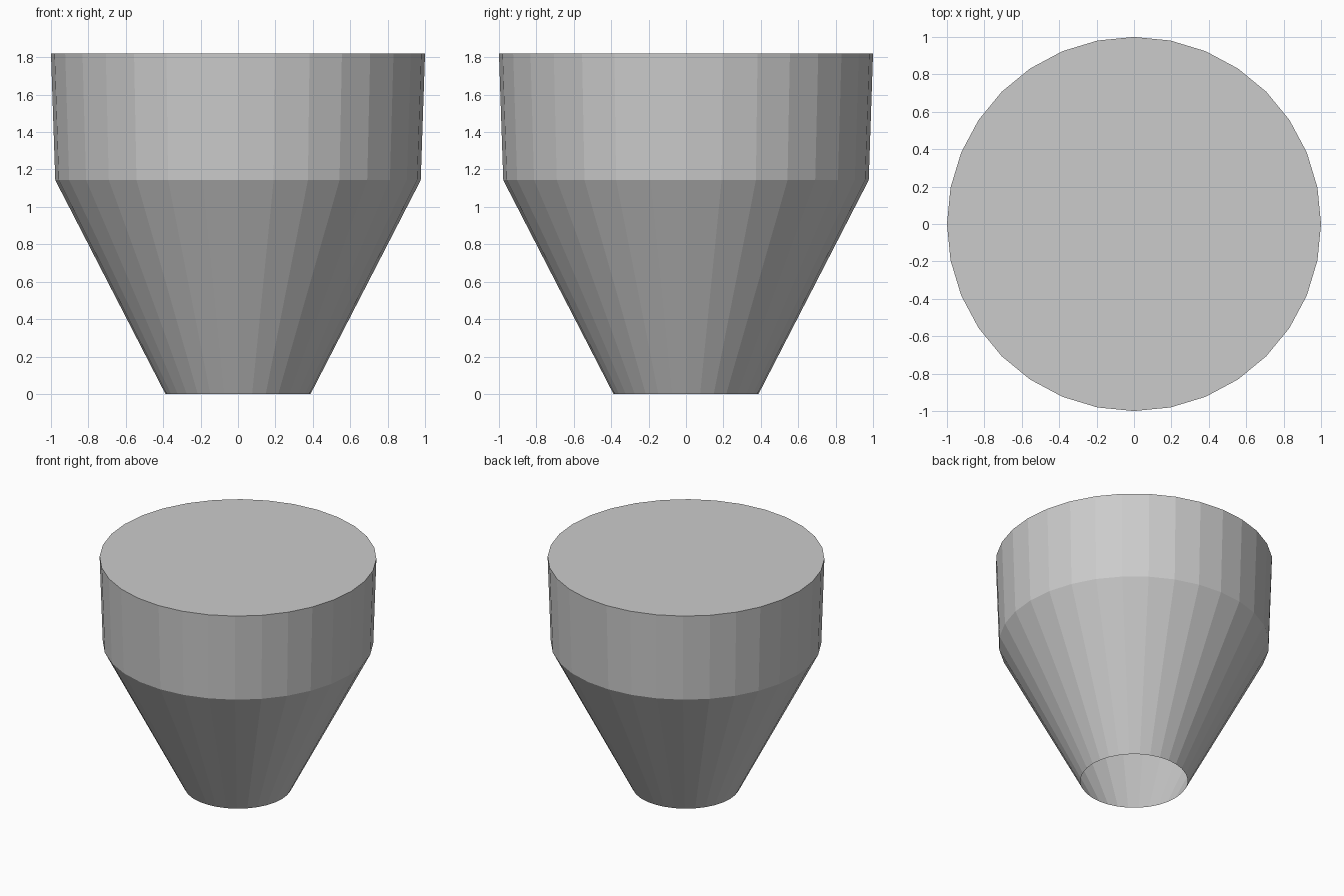
import bpy
import bmesh
from math import cos, sin, pi

if "Cube" in bpy.data.objects:
    bpy.data.objects.remove(bpy.data.objects["Cube"])

SIDES = 32
# (radius, height) profile from the open foot to the rim
PROFILE = [(0.388, 0.0), (0.977, 1.143), (1.0, 1.82)]


def add_ring(bm, radius, z):
    return [bm.verts.new((radius * cos(2 * pi * i / SIDES),
                          radius * sin(2 * pi * i / SIDES), z))
            for i in range(SIDES)]


bm = bmesh.new()
rings = [add_ring(bm, r, z) for r, z in PROFILE]

# Tapered funnel wall and upper band
for low, high in zip(rings, rings[1:]):
    for i in range(SIDES):
        j = (i + 1) % SIDES
        bm.faces.new((low[i], low[j], high[j], high[i]))

# Flat lid on top; the foot stays open
bm.faces.new(rings[-1])

mesh = bpy.data.meshes.new("tapered_cup")
bm.to_mesh(mesh)
bm.free()
cup = bpy.data.objects.new("tapered_cup", mesh)
bpy.context.collection.objects.link(cup)
